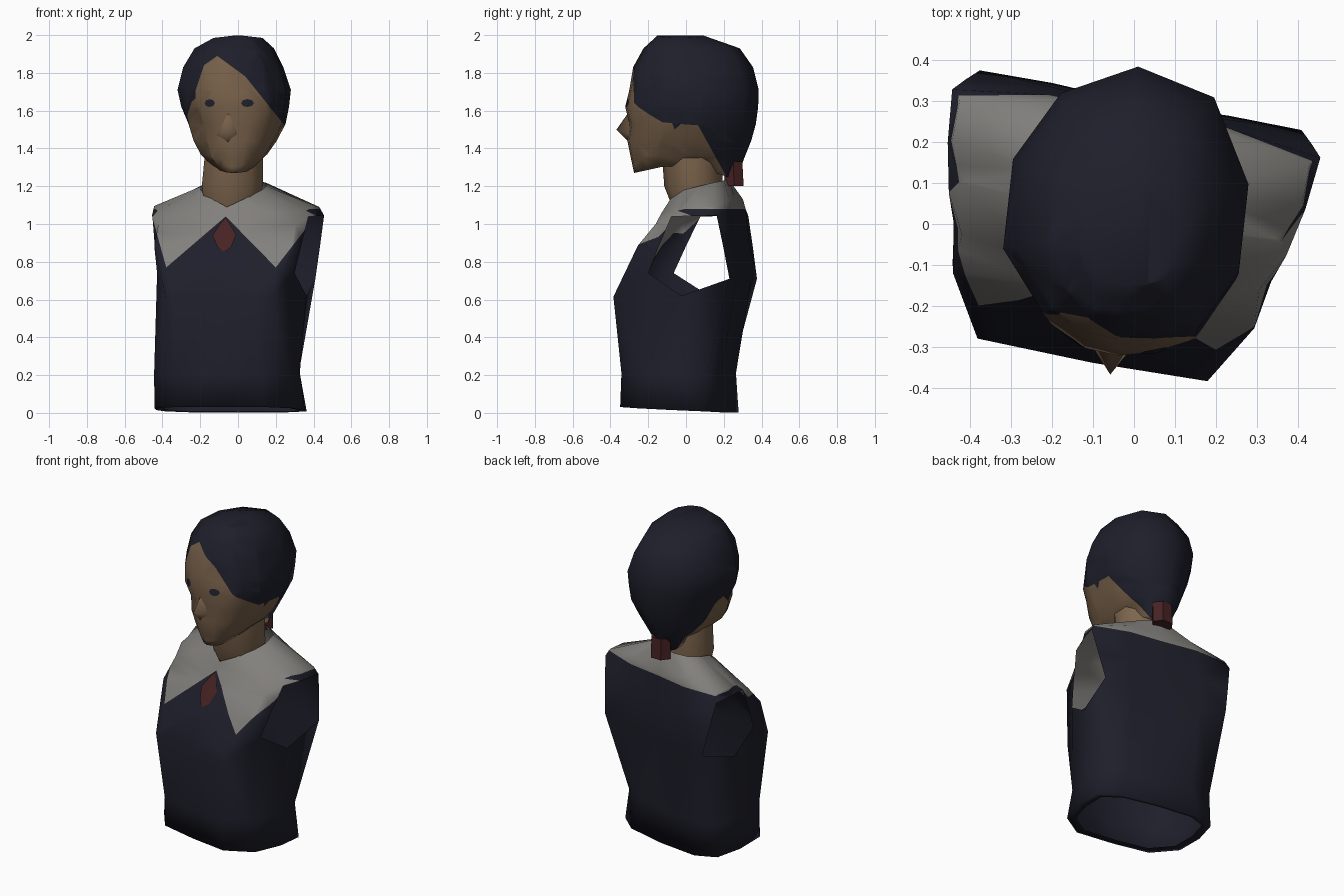
import bpy, bmesh, math
from mathutils import Vector
from mathutils.bvhtree import BVHTree

if "Cube" in bpy.data.objects:
    bpy.data.objects.remove(bpy.data.objects["Cube"])


def material(name, rgb):
    m = bpy.data.materials.new(name)
    m.diffuse_color = (*rgb, 1)
    m.use_nodes = True
    m.node_tree.nodes["Principled BSDF"].inputs["Base Color"].default_value = m.diffuse_color
    return m


NAVY = material("dark navy", (0.0128, 0.0134, 0.0235))
SKIN = material("skin", (0.205, 0.130, 0.074))
FACE = material("shaded skin", (0.178, 0.113, 0.065))
CLOTH = material("pale grey cloth", (0.225, 0.216, 0.200))
RED = material("dark red", (0.062, 0.016, 0.017))

S, C = math.sin(math.radians(10.5)), math.cos(math.radians(10.5))


def turned(u, v, z):
    """Body space (right, back, up) to world space; the body is turned a little."""
    return Vector((-0.04 + C * u + S * v, -S * u + C * v, z))


def back_of(p):
    return S * (p.x + 0.04) + C * p.y


def loft(bm, rings, skip=lambda level, col: False):
    rows = [[bm.verts.new(p) for p in ring] for ring in rings]
    n = len(rows[0])
    for k in range(len(rows) - 1):
        for i in range(n):
            if not skip(k, i):
                j = (i + 1) % n
                bm.faces.new((rows[k][i], rows[k][j], rows[k + 1][j], rows[k + 1][i]))
    return rows


def cut(bm, point, normal, keep=lambda c: True):
    faces = [f for f in bm.faces if keep(f.calc_center_median())]
    geom = set(faces)
    for f in faces:
        geom.update(f.edges)
        geom.update(f.verts)
    bmesh.ops.bisect_plane(bm, geom=list(geom), dist=1e-5, plane_co=point, plane_no=normal)


def finish(bm, name, mats, rule=lambda c: 0, smooth=True):
    bmesh.ops.recalc_face_normals(bm, faces=bm.faces[:])
    for f in bm.faces:
        f.smooth = smooth
        f.material_index = rule(f.calc_center_median())
    tree = BVHTree.FromBMesh(bm)
    me = bpy.data.meshes.new(name)
    bm.to_mesh(me)
    bm.free()
    for m in mats:
        me.materials.append(m)
    bpy.context.collection.objects.link(bpy.data.objects.new(name, me))
    return tree


def plate(name, tree, outline, mat, lift=0.005):
    """Thin patch draped on the front of a surface from an x-z outline."""
    bm = bmesh.new()

    def drop(x, z):
        hit = tree.ray_cast(Vector((x, -2, z)), Vector((0, 1, 0)))[0]
        return bm.verts.new((x, hit.y - lift, z))
    n = len(outline)
    mid = drop(sum(p[0] for p in outline) / n, sum(p[1] for p in outline) / n)
    rim = [drop(*p) for p in outline]
    for i in range(n):
        f = bm.faces.new((mid, rim[i], rim[(i + 1) % n]))
        f.normal_update()
        if f.normal.y > 0:
            f.normal_flip()
    me = bpy.data.meshes.new(name)
    bm.to_mesh(me)
    bm.free()
    me.materials.append(mat)
    bpy.context.collection.objects.link(bpy.data.objects.new(name, me))


# Torso: right half of each ring from front centre to back centre
half_rings = [
    [(0, -.32, .031), (.24, -.31, .031), (.375, -.185, .024), (.400, 0, .015),
     (.38, .165, .008), (.26, .235, .003), (0, .25, .002)],
    [(0, -.31, .21), (.23, -.305, .21), (.365, -.165, .21), (.385, .02, .21),
     (.35, .18, .21), (.21, .23, .21), (0, .24, .21)],
    [(0, -.345, .62), (.286, -.338, .615), (.37, -.135, .74), (.40, .05, .62),
     (.40, .308, .71), (.22, .31, .70), (0, .30, .70)],
    [(0, -.27, .82), (.375, -.19, .885), (.395, -.07, .89), (.41, .10, .85),
     (.43, .28, .88), (.22, .30, .90), (0, .29, .90)],
    [(0, -.17, .97), (.37, -.095, 1.0), (.42, 0, 1.04), (.445, .12, 1.042),
     (.458, .25, 1.045), (.22, .28, 1.08), (0, .275, 1.09)],
    [(0, -.13, 1.035), (.22, -.09, 1.06), (.40, .03, 1.07), (.435, .13, 1.095),
     (.435, .235, 1.09), (.20, .27, 1.13), (0, .26, 1.15)],
    [(0, -.10, 1.09), (.09, -.065, 1.135), (.165, .02, 1.18), (.175, .10, 1.20),
     (.155, .18, 1.22), (.08, .22, 1.23), (0, .23, 1.24)],
]
rings = []
for h in half_rings:
    full = h + [(-u, v, z) for u, v, z in h[-2:0:-1]]
    rings.append([turned(*p) for p in full])
for p in rings[1]:
    p.x -= .015
# inward lip round the open bottom
rings.insert(0, [Vector((-0.04 + (p.x + 0.04) * .88, p.y * .88, p.z + .004)) for p in rings[0]])
bm = bmesh.new()
# open arm holes on both sides
loft(bm, rings, lambda k, i: k in (3, 4) and i in (2, 3, 8, 9))
bmesh.ops.delete(bm, geom=[v for v in bm.verts if not v.link_faces], context='VERTS')
bmesh.ops.triangulate(bm, faces=bm.faces[:])

# Pointed collar, cut into the torso
hem = [(-.455, 1.04), (-.38, .77), (-.065, 1.04), (.20, .77), (.44, 1.08)]


def front(c):
    return back_of(c) < .06


for (x0, z0), (x1, z1) in zip(hem, hem[1:]):
    cut(bm, (x0, 0, z0), (z0 - z1, 0, x1 - x0),
        lambda c: front(c) and c.z > .6)
cut(bm, (0, 0, 1.08), (0, 0, 1), lambda c: not front(c))


def is_collar(c):
    if not front(c):
        return int(c.z > 1.08)
    for (x0, z0), (x1, z1) in zip(hem, hem[1:]):
        if x0 <= c.x <= x1:
            return int(c.z > z0 + (z1 - z0) * (c.x - x0) / (x1 - x0))
    return int(c.z > 1.05)


torso_tree = finish(bm, "torso", [NAVY, CLOTH], is_collar)

# Neck
bm = bmesh.new()
loft(bm, [[Vector((cx + rx * math.sin(a), cy - ry * math.cos(a), z))
           for a in [math.tau * i / 10 for i in range(10)]]
          for z, cx, cy, rx, ry in [(1.07, -.035, .055, .145, .12),
                                    (1.20, -.03, .04, .170, .155),
                                    (1.40, -.02, .03, .160, .16)]])
finish(bm, "neck", [SKIN])

# Head: one outline, scaled at each level (height, front, back, half width, centre)
outline = [(-.08, -1), (.25, -.97), (.58, -.88), (.92, -.48), (1, .16), (.72, .78),
           (.1, 1), (-.53, .81), (-.92, .34), (-1, -.3), (-.66, -.78), (-.36, -.95)]
levels = [(1.27, -.275, .27, .115, -.02), (1.34, -.29, .305, .175, -.02),
          (1.44, -.31, .345, .22, -.015), (1.53, -.298, .37, .257, -.005),
          (1.62, -.322, .382, .285, -.015), (1.71, -.30, .385, .30, -.02),
          (1.83, -.28, .355, .265, -.025), (1.93, -.225, .285, .21, -.02),
          (2.0, -.15, .09, .13, 0)]
rings = []
for z, yf, yb, w, cx in levels:
    ring = []
    for ox, oy in outline:
        lift = 0
        if z < 1.3:    # jaw line rises, nape drops
            lift = .06 * (1 - abs(oy)) - .04 * max(oy, 0)
        elif z < 1.4:
            lift = .035 * (1 - abs(oy))
        elif z > 1.95:
            lift = -.015 * abs(ox)
        ring.append(Vector((cx + w * ox, (yf + yb) / 2 + (yb - yf) / 2 * oy, z + lift)))
    rings.append(ring)
bm = bmesh.new()
rows = loft(bm, rings)
bm.faces.new(rows[0][::-1])
bm.faces.new(rows[-1])
bmesh.ops.triangulate(bm, faces=bm.faces[:])

# Hairline: parted fringe lines (x, z, slope), then temples, side lock and nape
fringe = [(-.11, 1.89, -.73), (.04, 1.78, -1.25), (-.11, 1.89, .71), (-.18, 1.84, 3)]
for x, z, k in fringe:
    cut(bm, (x, 0, z), (-k, 0, 1), lambda c: c.y < .1)
cut(bm, (0, -.21, 0), (0, 1, 0))
cut(bm, (0, 0, 1.56), (0, .5, 1))
cut(bm, (0, .06, 1.53), (0, 1, .55))
cut(bm, (0, -.10, 1.60), (0, .10, .04), lambda c: c.y < .05)
cut(bm, (0, -.06, 1.50), (0, -.9, 1), lambda c: c.y < .05)


def is_hair(c):
    if any(c.z > z + k * (c.x - x) for x, z, k in fringe) and c.y < .1:
        return 1
    temple = c.y > -.21 and c.z > 1.56 - .5 * c.y
    nape = c.y > .06 + (1.53 - c.z) * .55
    lock = .10 * (c.y + .10) + .04 * (c.z - 1.60) > 0 and c.z > 1.50 + .9 * (c.y + .06)
    return int(temple or nape or (lock and c.y < .05))


head_tree = finish(bm, "head", [FACE, NAVY], is_hair)

# Nose
bm = bmesh.new()
top, tip, left, right, base = [bm.verts.new(p) for p in (
    (-.05, -.305, 1.59), (-.058, -.368, 1.50), (-.115, -.28, 1.47),
    (.01, -.285, 1.47), (-.052, -.30, 1.43))]
for f in ((top, left, tip), (top, tip, right), (tip, left, base), (tip, base, right)):
    bm.faces.new(f)
finish(bm, "nose", [FACE])

# Eyes
for side, ex, w in (("left", -.15, .027), ("right", .05, .034)):
    plate(side + "_eye", head_tree,
          [(ex + w * math.cos(math.tau * i / 8), 1.64 + .021 * math.sin(math.tau * i / 8))
           for i in range(8)], NAVY)

# Bow on the chest
plate("bow", torso_tree, [(-.065, 1.035), (-.01, .945), (-.035, .88), (-.075, .85),
                          (-.11, .88), (-.135, .94), (-.095, 1.0)], RED, .009)

# Hair tie at the nape
bm = bmesh.new()
rows = loft(bm, [[Vector((cx + 1.2 * r * math.sin(a), cy + r * math.cos(a), z))
                  for a in [math.tau * (i + .5) / 6 for i in range(6)]]
                 for z, cx, cy, r in [(1.20, 0, .255, .058), (1.33, 0, .25, .056)]])
bm.faces.new(rows[0][::-1])
bm.faces.new(rows[1])
finish(bm, "hair_tie", [RED], smooth=False)
